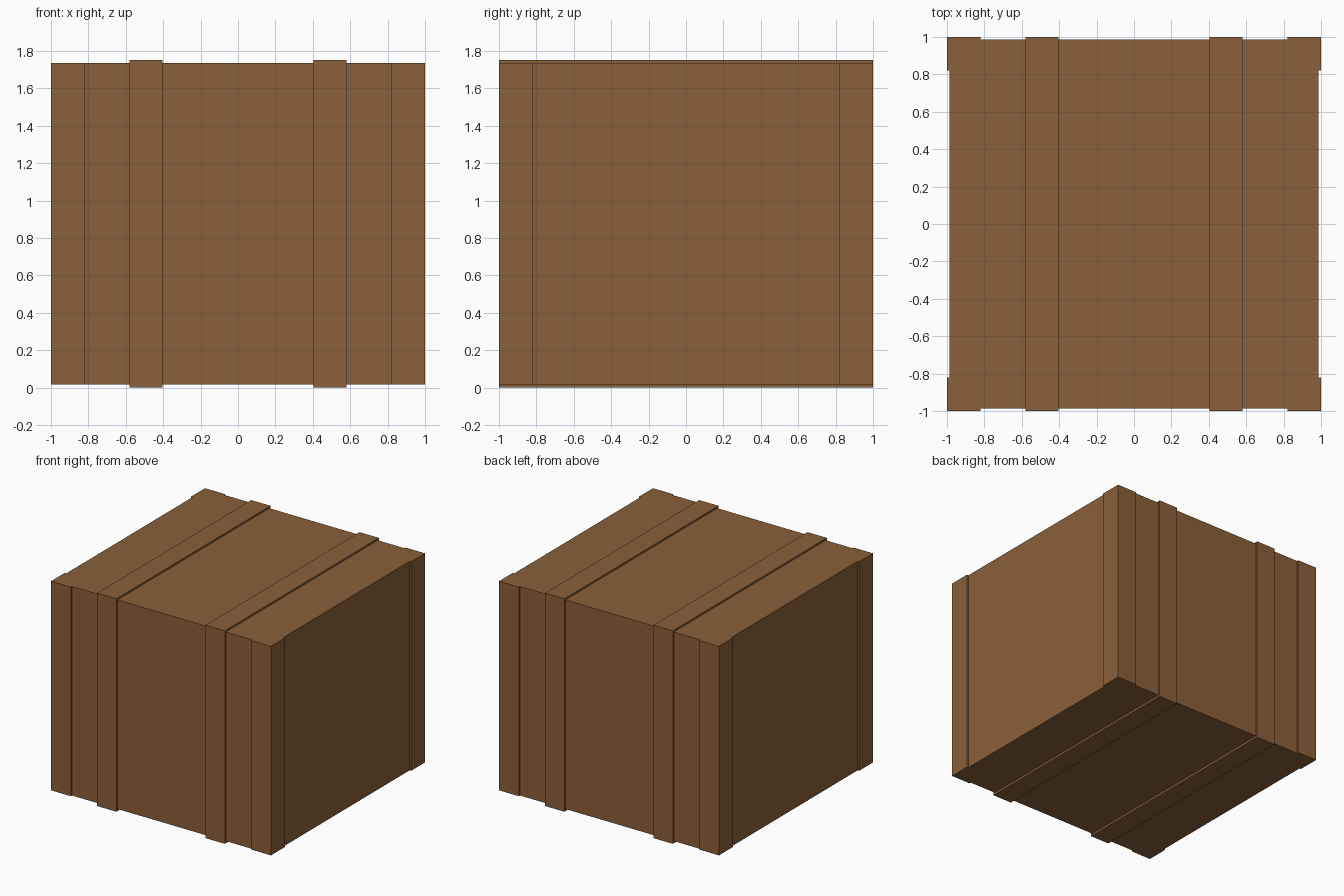
import bpy, bmesh

if "Cube" in bpy.data.objects:
    bpy.data.objects.remove(bpy.data.objects["Cube"])

wood = bpy.data.materials.new("brown_wood")
wood.diffuse_color = (0.254, 0.117, 0.041, 1)
wood.use_nodes = True
wood.node_tree.nodes["Principled BSDF"].inputs["Base Color"].default_value = wood.diffuse_color


def prism(name, outline, z0, z1):
    """Extrude a counter-clockwise xy outline from z0 to z1."""
    bm = bmesh.new()
    base = bm.faces.new([bm.verts.new((x, y, z0)) for x, y in outline])
    ext = bmesh.ops.extrude_face_region(bm, geom=[base], use_keep_orig=True)
    verts = [g for g in ext["geom"] if isinstance(g, bmesh.types.BMVert)]
    bmesh.ops.translate(bm, verts=verts, vec=(0, 0, z1 - z0))
    bmesh.ops.recalc_face_normals(bm, faces=bm.faces)
    mesh = bpy.data.meshes.new(name)
    bm.to_mesh(mesh)
    bm.free()
    mesh.materials.append(wood)
    obj = bpy.data.objects.new(name, mesh)
    bpy.context.collection.objects.link(obj)
    return obj


# Crate body: recessed panels between raised corner posts
R, P = 0.986, 0.82   # panel face, inner edge of corner post
corner = [(R, P), (1, P), (1, 1), (P, 1), (P, R)]
outline = []
for k in range(4):
    outline += corner
    corner = [(-y, x) for x, y in corner]
prism("crate_body", outline, 0.017, 1.735)

# Two bands wrapped around the front, top, back and bottom
for side, x0, x1 in (("left", -0.58, -0.405), ("right", 0.405, 0.58)):
    prism(side + "_band", [(x0, -1), (x1, -1), (x1, 1), (x0, 1)], 0, 1.75)
